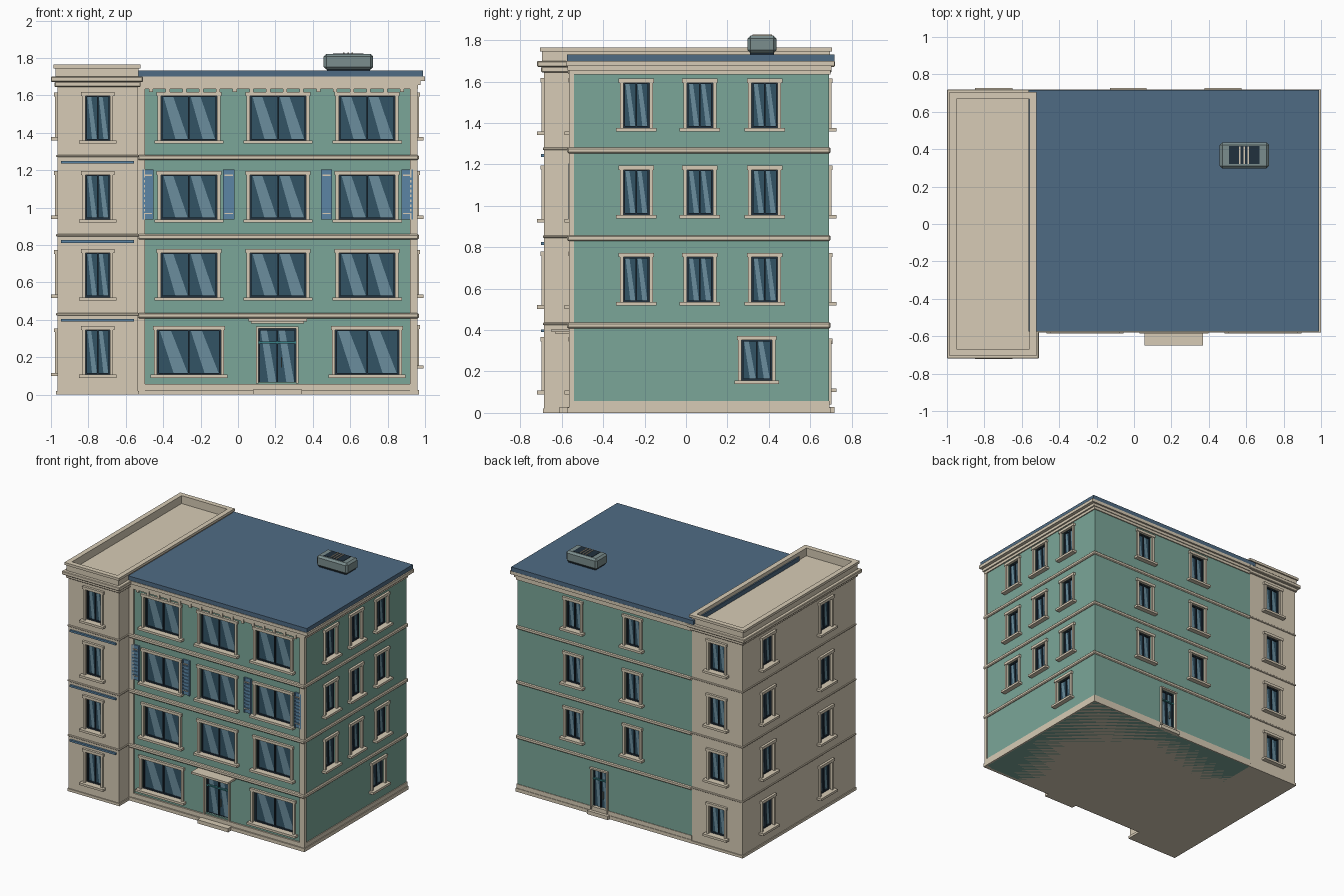
import bpy, bmesh
from math import pi
from mathutils import Matrix, Vector

if "Cube" in bpy.data.objects:
    bpy.data.objects.remove(bpy.data.objects["Cube"])


def material(name, r, g, b):
    m = bpy.data.materials.new(name)
    m.diffuse_color = [(c / 255) ** 2.2 for c in (r, g, b)] + [1]
    m.use_nodes = True
    m.node_tree.nodes["Principled BSDF"].inputs["Base Color"].default_value = m.diffuse_color
    return m


BEIGE = material("beige_stone", 214, 202, 180)
GREEN = material("green_wall", 122, 165, 151)
ROOF = material("blue_roof", 80, 107, 131)
GLASS = material("dark_glass", 54, 84, 101)
SHINE = material("glass_reflection", 106, 140, 156)
DARK = material("dark_sash", 38, 52, 64)
BLUE = material("blue_trim", 92, 132, 163)
TEAL = material("teal_bar", 60, 130, 135)
GREY = material("grey_metal", 122, 140, 140)


def add_hull(bm, pts, faces, slot):
    vs = [bm.verts.new(p) for p in pts]
    for f in faces:
        bm.faces.new([vs[i] for i in f]).material_index = slot


CUBE = [(0, 2, 3, 1), (4, 5, 7, 6), (0, 1, 5, 4), (2, 6, 7, 3), (0, 4, 6, 2), (1, 3, 7, 5)]


def mesh_of(name, parts, quads=()):
    """parts: (x0,x1,y0,y1,z0,z1,material); quads: (four points, material)"""
    bm, mats = bmesh.new(), []
    for *d, mat in parts:
        if mat not in mats:
            mats.append(mat)
        pts = [(x, y, z) for z in d[4:6] for y in d[2:4] for x in d[0:2]]
        add_hull(bm, pts, CUBE, mats.index(mat))
    for pts, mat in quads:
        if mat not in mats:
            mats.append(mat)
        add_hull(bm, pts, [(0, 1, 2, 3)], mats.index(mat))
    me = bpy.data.meshes.new(name)
    bm.to_mesh(me)
    bm.free()
    for m in mats:
        me.materials.append(m)
    return me


def put(name, me, matrix=Matrix()):
    ob = bpy.data.objects.new(name, me)
    ob.matrix_world = matrix
    bpy.context.collection.objects.link(ob)
    return ob


def build(name, parts, bevel=0):
    ob = put(name, mesh_of(name, parts))
    if bevel:
        mod = ob.modifiers.new("bevel", 'BEVEL')
        mod.width, mod.segments = bevel, 1
    return ob


def ring(x0, x1, y0, y1, t, z0, z1, m):
    return [(x0, x1, y0, y0 + t, z0, z1, m), (x0, x1, y1 - t, y1, z0, z1, m),
            (x0, x0 + t, y0 + t, y1 - t, z0, z1, m), (x1 - t, x1, y0 + t, y1 - t, z0, z1, m)]


# Wall planes: local opening faces -y, then is turned onto its wall
MX0, MX1, MY0, MY1 = -0.535, 0.955, -0.55, 0.69
TX0, TY0 = -0.965, -0.685
WALLS = {"front": (0, MY0), "tower_front": (0, TY0), "right": (pi / 2, MX1),
         "back": (pi, MY1), "left": (-pi / 2, TX0)}
DEEP = 0.03
cuts = {"main": [], "tower": []}
cache = {}


def on_wall(wall, c, z):
    ang, p = WALLS[wall]
    loc = (p, c, z) if wall in ("right", "left") else (c, p, z)
    return Matrix.Translation(loc) @ Matrix.Rotation(ang, 4, 'Z')


def panes(x0, x1, z0, z1):
    """glass, sash, centre mullion and slanted reflections"""
    s, y = 0.009, DEEP
    parts = [(x0, x1, y - 0.008, y + 0.002, z0, z1, GLASS),
             (x0, x0 + s, y - 0.018, y, z0, z1, DARK), (x1 - s, x1, y - 0.018, y, z0, z1, DARK),
             (x0, x1, y - 0.018, y, z0, z0 + s, DARK), (x0, x1, y - 0.018, y, z1 - s, z1, DARK),
             (-0.004, 0.004, y - 0.018, y, z0, z1, DARK)]
    quads = []
    for a, b in ((x0 + s, -0.004), (0.004, x1 - s)):
        line = ((0.5, z0 + s), (0.98, z0 + s), (0.42, z1 - s), (0.04, z1 - s))
        quads.append(([(a + (b - a) * u, y - 0.0095, z) for u, z in line], SHINE))
    return parts, quads


def window_mesh(w, h):
    a, f, o = w / 2, 0.017, -0.014
    parts, quads = panes(-a + f, a - f, 0.017, h - f)
    parts += [(-a, -a + f, o, 0.004, 0.016, h - f, BEIGE), (a - f, a, o, 0.004, 0.016, h - f, BEIGE),
              (-a - 0.006, a + 0.006, o - 0.004, 0.004, h - f - 0.004, h, BEIGE),
              (-a - 0.018, a + 0.018, -0.036, DEEP, 0, 0.017, BEIGE)]
    return mesh_of("window", parts, quads)


def door_mesh(w, h):
    a, f, o = w / 2, 0.012, -0.014
    parts, quads = panes(-a + f, a - f, 0, h - f)
    parts += [(-a, -a + f, o, 0.004, 0, h, BEIGE), (a - f, a, o, 0.004, 0, h, BEIGE),
              (-a, a, o - 0.004, 0.004, h - f, h, BEIGE),
              (-a + f, a - f, 0.008, DEEP, h * 0.7, h * 0.7 + 0.01, TEAL),
              (0.02, 0.026, 0.002, 0.014, h * 0.28, h * 0.46, GREY)]
    return mesh_of("door", parts, quads)


def opening(wall, body, c, z, w, h, door=False):
    key = (w, h, door)
    if key not in cache:
        cache[key] = door_mesh(w, h) if door else window_mesh(w, h)
    m = on_wall(wall, c, z)
    put(wall + ("_door" if door else "_window"), cache[key], m)
    b = [(-w / 2 + 0.008, -0.1, 0.008), (w / 2 - 0.008, DEEP, h - 0.008)]
    p, q = m @ Vector(b[0]), m @ Vector(b[1])
    cuts[body].append([v for i in range(3) for v in sorted((p[i], q[i]))] + [BEIGE])


# Windows and doors, floor by floor
for i, z in enumerate((0.09, 0.503, 0.92, 1.342)):
    opening("tower_front", "tower", -0.75, z, 0.166, 0.276)
    for x in (-0.262, 0.69) if i == 0 else (-0.262, 0.214, 0.69):
        opening("front", "main", x, z, 0.375 if i == 0 else 0.335, 0.276)
for i, z in enumerate((0.1, 0.518, 0.94, 1.36)):
    for y in (0.385, -0.32):
        opening("left", "tower", y, z, 0.166, 0.255)
    opening("back", "tower", -0.75, z, 0.166, 0.255)
    if i:
        for y in (-0.24, 0.067, 0.38):
            opening("right", "main", y, z, 0.16, 0.255)
        for x in (-0.03, 0.476):
            opening("back", "main", x, z, 0.16, 0.255)
opening("right", "main", 0.342, 0.14, 0.18, 0.232)
opening("front", "main", 0.21, 0.06, 0.226, 0.305, True)
opening("back", "main", 0.253, 0.04, 0.15, 0.32, True)

# Wall bodies with the openings cut in
bodies = {"main": build("main_walls", [(MX0, MX1, MY0, MY1, 0, 1.70, GREEN)]),
          "tower": build("tower_walls", [(TX0, MX0, TY0, MY1, 0, 1.68, BEIGE)])}
for key, ob in bodies.items():
    cutter = build(key + "_cutter", cuts[key])
    cutter.hide_render = True
    cutter.hide_set(True)
    mod = ob.modifiers.new("openings", 'BOOLEAN')
    mod.object, mod.operation, mod.solver = cutter, 'DIFFERENCE', 'EXACT'
    bpy.context.view_layer.objects.active = ob
    bpy.ops.object.modifier_apply(modifier="openings")
    bpy.data.objects.remove(cutter)

# Plinth, floor bands and corner pilasters
build("main_plinth", [(MX0, 0.967, -0.572, 0.698, 0, 0.026, BEIGE),
                      (MX0, 0.961, -0.562, 0.694, 0.026, 0.058, BEIGE)])
build("tower_plinth", [(-0.972, -0.528, -0.692, 0.697, 0, 0.02, BEIGE)])
for z in (0.408, 0.83, 1.254):
    build("main_floor_band", [(MX0, 0.967, -0.574, 0.698, z, z + 0.028, BEIGE)], 0.006)
    build("tower_floor_band", [(-0.972, -0.528, -0.692, 0.697, z + 0.016, z + 0.028, BEIGE)], 0.003)
    build("tower_blue_strip", [(-0.947, -0.556, -0.70, TY0, z - 0.018, z - 0.004, BLUE)])
build("corner_pilasters", [(MX0, -0.498, -0.565, MY0, 0, 1.66, BEIGE),
                           (0.92, 0.961, -0.565, -0.54, 0, 1.66, BEIGE)])

# Main cornice, brackets and roof slab
build("main_cornice", [(MX0, 0.963, -0.566, 0.698, 1.635, 1.655, BEIGE),
                       (MX0, 0.975, -0.572, 0.704, 1.655, 1.676, BEIGE),
                       (MX0, 1.0, -0.58, 0.718, 1.676, 1.70, BEIGE)])
brackets = []
for i in range(16):
    x = -0.465 + i * 0.0895
    brackets += [(x - 0.018, x + 0.018, -0.571, MY0, 1.637, 1.656, BEIGE),
                 (x - 0.011, x + 0.011, -0.564, MY0, 1.618, 1.637, BEIGE)]
build("cornice_brackets", brackets)
build("roof_slab", [(-0.565, 0.99, -0.576, 0.717, 1.70, 1.732, ROOF)])

# Tower cornice and parapet
build("tower_cornice", [(-0.98, -0.52, -0.70, 0.703, 1.645, 1.672, BEIGE),
                        (-1.0, -0.508, -0.72, 0.72, 1.672, 1.70, BEIGE)], 0.004)
build("tower_parapet", ring(-0.975, -0.533, -0.695, 0.695, 0.022, 1.70, 1.75, BEIGE)
      + ring(-0.987, -0.522, -0.706, 0.706, 0.038, 1.745, 1.764, BEIGE))

# Shutters beside two third-floor windows
for x in (-0.481, -0.05, 0.473, 0.905):
    w, z0, z1 = 0.03, 0.936, 1.204
    parts = [(x - w, x + w, -0.560, MY0, z0, z1, BLUE)]
    parts += [(x + s * (w - 0.004) - 0.004, x + s * (w - 0.004) + 0.004, -0.567, MY0, z0, z1, BLUE) for s in (-1, 1)]
    parts += [(x - w, x + w, -0.566, MY0, z0 + 0.03 + 0.026 * i, z0 + 0.042 + 0.026 * i, BLUE) for i in range(8)]
    parts += [(x - w + 0.008, x + w - 0.008, -0.568, MY0, z, z + 0.006, BEIGE) for z in (0.966, 1.17)]
    build("shutter", parts)

# Entrance canopy and door steps
build("entrance_canopy", [(0.055, 0.368, -0.65, MY0, 0.39, 0.406, BEIGE),
                          (0.07, 0.353, -0.63, MY0, 0.38, 0.39, BEIGE)])
build("front_step", [(0.08, 0.342, -0.61, MY0, 0, 0.028, BEIGE)])
build("back_step", [(0.165, 0.34, MY1, 0.718, 0, 0.028, BEIGE)])

# Rooftop ventilation unit
build("roof_unit", [(0.458, 0.722, 0.297, 0.437, 1.738, 1.822, GREY)], 0.014)
build("roof_unit_base", [(0.475, 0.705, 0.31, 0.424, 1.73, 1.745, DARK)])
build("roof_unit_grille", [(0.507, 0.672, 0.32, 0.417, 1.815, 1.824, DARK)]
      + [(x, x + 0.008, 0.322, 0.415, 1.82, 1.829, BEIGE) for x in (0.562, 0.585, 0.608)])
